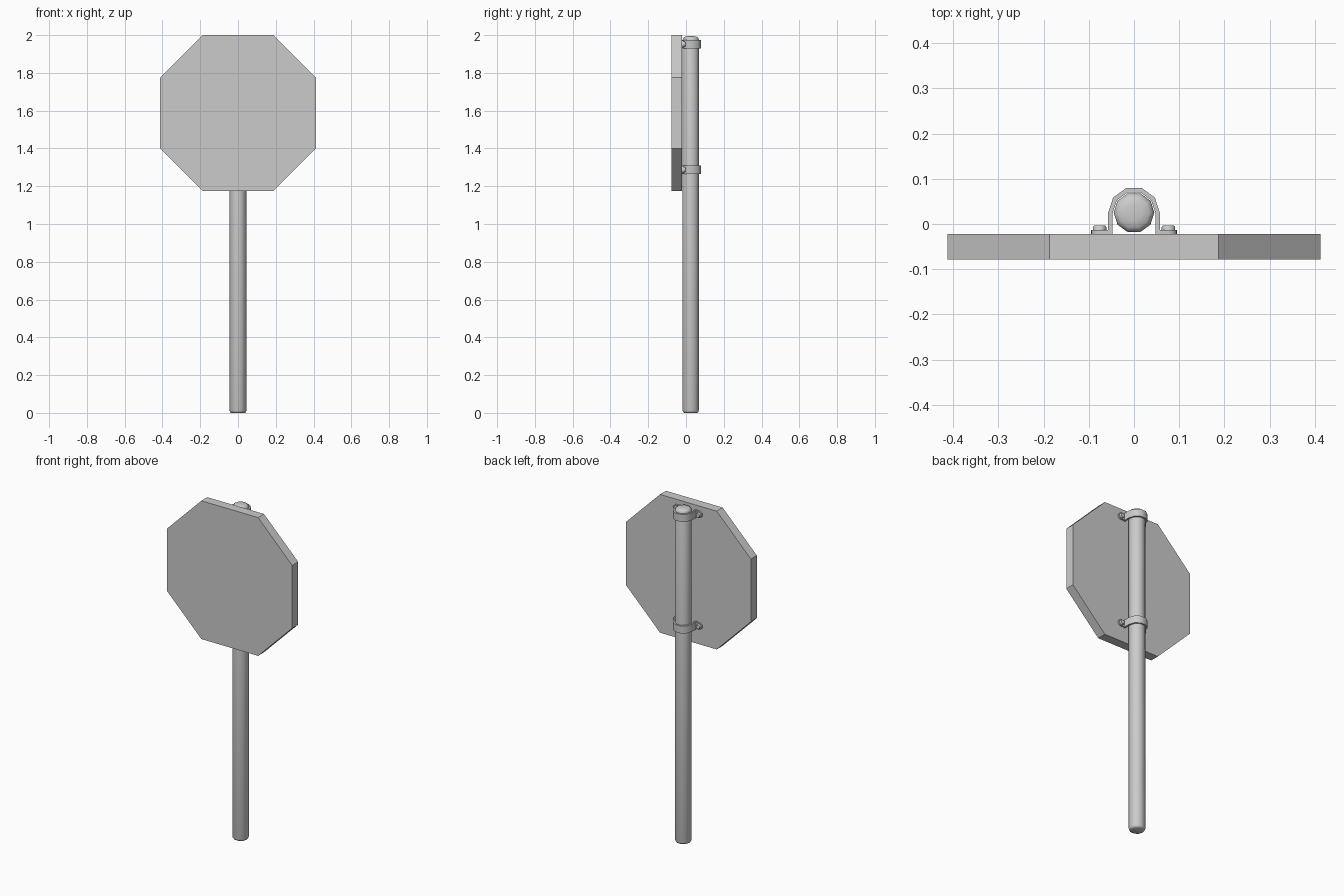
import bpy, bmesh
from math import cos, sin, pi, radians
from mathutils import Matrix

cube = bpy.data.objects.get("Cube")
if cube:
    bpy.data.objects.remove(cube)

grey = bpy.data.materials.new("plain grey")
grey.use_nodes = True
colour = (0.6, 0.6, 0.6, 1)
grey.diffuse_color = colour
grey.node_tree.nodes["Principled BSDF"].inputs["Base Color"].default_value = colour

POLE_Y = 0.025
BACK = -0.022      # rear face of the sign plate


def finish(name, bm, smooth=None):
    bmesh.ops.recalc_face_normals(bm, faces=bm.faces[:])
    mesh = bpy.data.meshes.new(name)
    bm.to_mesh(mesh)
    bm.free()
    mesh.materials.append(grey)
    ob = bpy.data.objects.new(name, mesh)
    bpy.context.collection.objects.link(ob)
    if smooth:
        bpy.ops.object.select_all(action="DESELECT")
        ob.select_set(True)
        bpy.context.view_layer.objects.active = ob
        bpy.ops.object.shade_smooth_by_angle(angle=radians(smooth))
    return ob


def prism(name, points, offset, smooth=None):
    """Extrude a closed outline of 3D points along an offset."""
    bm = bmesh.new()
    face = bm.faces.new([bm.verts.new(p) for p in points])
    new = bmesh.ops.extrude_face_region(bm, geom=[face])["geom"]
    bmesh.ops.translate(bm, vec=offset,
                        verts=[v for v in new if isinstance(v, bmesh.types.BMVert)])
    return finish(name, bm, smooth)


def lathe(name, profile, sides, matrix, smooth):
    """Stack rings of (radius, height) and cap both ends."""
    bm = bmesh.new()
    rings = [[bm.verts.new((r * cos(2 * pi * i / sides), r * sin(2 * pi * i / sides), h))
              for i in range(sides)] for r, h in profile]
    for a, b in zip(rings, rings[1:]):
        for i in range(sides):
            j = (i + 1) % sides
            bm.faces.new((a[i], a[j], b[j], b[i]))
    bm.faces.new(rings[0])
    bm.faces.new(rings[-1])
    bm.transform(matrix)
    return finish(name, bm, smooth)


# Octagonal sign plate
half, corner, mid = 0.412, 0.187, 1.588
quarter = [(half, corner), (corner, half)]
outline = []
for k in range(4):
    for x, z in quarter:
        for _ in range(k):
            x, z = -z, x
        outline.append((x, -0.078, mid + z))
prism("sign_plate", outline, (0, 0.078 + BACK, 0))

# Pole with rounded ends
lathe("pole",
      [(0.036, 0), (0.042, 0.004), (0.045, 0.013), (0.045, 1.975),
       (0.042, 1.985), (0.034, 1.991), (0.018, 1.994)],
      10, Matrix.Translation((0, POLE_Y, 0)), 50)

# Two brackets holding the plate to the pole
for label, z in (("upper", 1.952), ("lower", 1.287)):
    # U-shaped strap
    def arc(r):
        return [(r * cos(pi * i / 5), POLE_Y + r * sin(pi * i / 5)) for i in range(6)]
    outer = [(0.057, BACK)] + arc(0.057) + [(-0.057, BACK)]
    inner = [(0.047, BACK)] + arc(0.047) + [(-0.047, BACK)]
    strap = [(x, y, z - 0.022) for x, y in outer + inner[::-1]]
    prism(label + "_strap", strap, (0, 0, 0.044), 40)

    for side, s in (("left", 1), ("right", -1)):
        # Rounded mounting tab
        tip = [(0.076 + 0.019 * cos(a), 0.019 * sin(a))
               for a in (pi * (i / 8 - 0.5) for i in range(9))]
        tab = [(0.052, -0.019)] + tip + [(0.052, 0.019)]
        prism(f"{label}_{side}_tab", [(s * x, BACK, z + dz) for x, dz in tab],
              (0, 0.009, 0), 40)
        # Bolt head
        lathe(f"{label}_{side}_bolt", [(0.015, 0), (0.015, 0.015), (0.012, 0.019)], 10,
              Matrix.Translation((s * 0.076, BACK, z)) @ Matrix.Rotation(-pi / 2, 4, "X"), 40)
